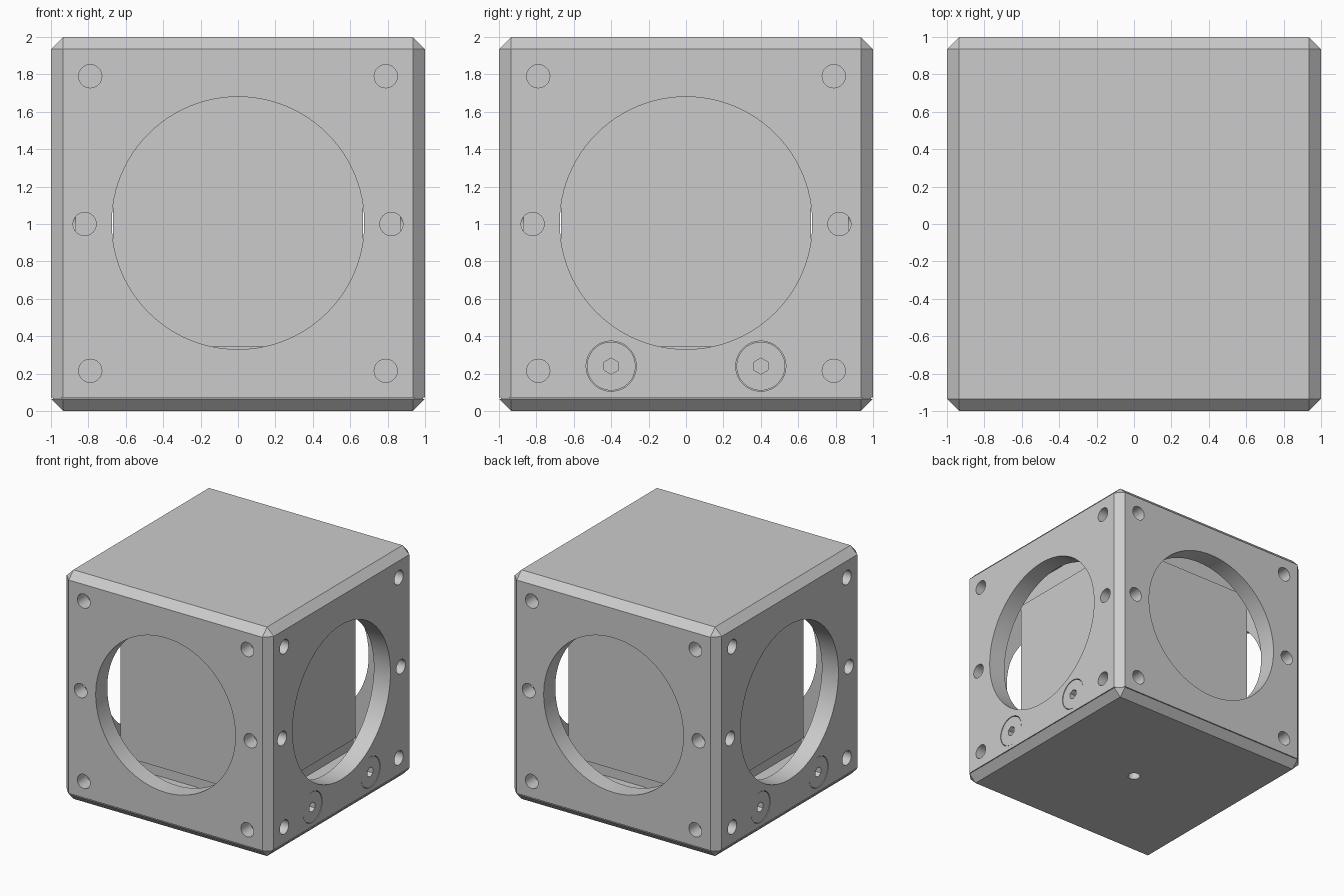
import bpy, bmesh, math
from mathutils import Vector

if "Cube" in bpy.data.objects:
    bpy.data.objects.remove(bpy.data.objects["Cube"])

def from_bm(name, bm):
    me = bpy.data.meshes.new(name)
    bm.to_mesh(me)
    bm.free()
    ob = bpy.data.objects.new(name, me)
    bpy.context.collection.objects.link(ob)
    return ob

def box(name, lo, hi, bevel=0):
    bm = bmesh.new()
    bmesh.ops.create_cube(bm, size=1)
    lo, hi = Vector(lo), Vector(hi)
    for v in bm.verts:
        v.co = Vector((lo[i] + (v.co[i] + .5) * (hi[i] - lo[i]) for i in range(3)))
    if bevel:
        bmesh.ops.bevel(bm, geom=bm.edges[:], offset=bevel, segments=1, affect='EDGES')
    return from_bm(name, bm)

def cyl(name, r, start, end, n=64):
    start, end = Vector(start), Vector(end)
    bm = bmesh.new()
    bmesh.ops.create_cone(bm, cap_ends=True, segments=n, radius1=r, radius2=r,
                          depth=(end - start).length)
    q = (end - start).to_track_quat('Z', 'Y')
    for v in bm.verts:
        v.co = q @ v.co + (start + end) / 2
    return from_bm(name, bm)

def cut(ob, cutters):
    for c in cutters:
        m = ob.modifiers.new('cut', 'BOOLEAN')
        m.operation, m.solver, m.object = 'DIFFERENCE', 'EXACT', c
        bpy.context.view_layer.objects.active = ob
        bpy.ops.object.modifier_apply(modifier=m.name)
        bpy.data.objects.remove(c, do_unlink=True)

def smooth(ob):
    bpy.ops.object.select_all(action='DESELECT')
    ob.select_set(True)
    bpy.context.view_layer.objects.active = ob
    bpy.ops.object.shade_smooth_by_angle(angle=math.radians(30))

def on_face(k, u, z, d):
    """Point on side k (0 front, 1 right, 2 back, 3 left), d from the axis."""
    a = k * math.pi / 2
    c, s = round(math.cos(a)), round(math.sin(a))
    return (c * u + s * d, s * u - c * d, z)

# chamfered outer housing, hollowed by an inner cavity
housing = box('housing', (-1, -1, 0), (1, 1, 2), .065)
cutters = [box('cavity', (-.84, -.84, .26), (.84, .84, 1.84))]
# two crossing optical bores
cutters += [cyl('bore', .675, on_face(k, 0, 1.005, -1.2), on_face(k, 0, 1.005, 1.2), 96)
            for k in (0, 1)]
# blind rod holes on every side
rods = [(s * .79, z) for s in (-1, 1) for z in (.215, 1.79)] + [(-.82, 1), (.82, 1)]
for k in range(4):
    cutters += [cyl('rod_hole', .062, on_face(k, u, z, .87), on_face(k, u, z, 1.1), 32)
                for u, z in rods]
# screw seats on right and left sides, mounting hole below
for k in (1, 3):
    cutters += [cyl('seat', .134, on_face(k, u, .24, .9), on_face(k, u, .24, 1.1), 48)
                for u in (-.4, .4)]
cutters.append(cyl('mount_hole', .05, (0, 0, -.1), (0, 0, .18), 32))
# seam of the base cover
seam = box('seam', (-1.1, -1.1, .065), (1.1, 1.1, .072))
cut(seam, [box('seam_core', (-.99, -.99, 0), (.99, .99, .2))])
cutters.append(seam)
cut(housing, cutters)
smooth(housing)

# flush screws with hex sockets
for k in (1, 3):
    for u in (-.4, .4):
        screw = cyl('clamp_screw', .13, on_face(k, u, .24, .89), on_face(k, u, .24, .997), 48)
        cut(screw, [cyl('socket', .043, on_face(k, u, .24, .93), on_face(k, u, .24, 1.1), 6)])
        smooth(screw)

# glass cube held between lower and upper holders
box('optic_cube', (-.667, -.667, .345), (.667, .667, 1.68))
box('lower_holder', (-.655, -.655, .255), (.655, .655, .345))
box('upper_holder', (-.655, -.655, 1.68), (.655, .655, 1.845))
